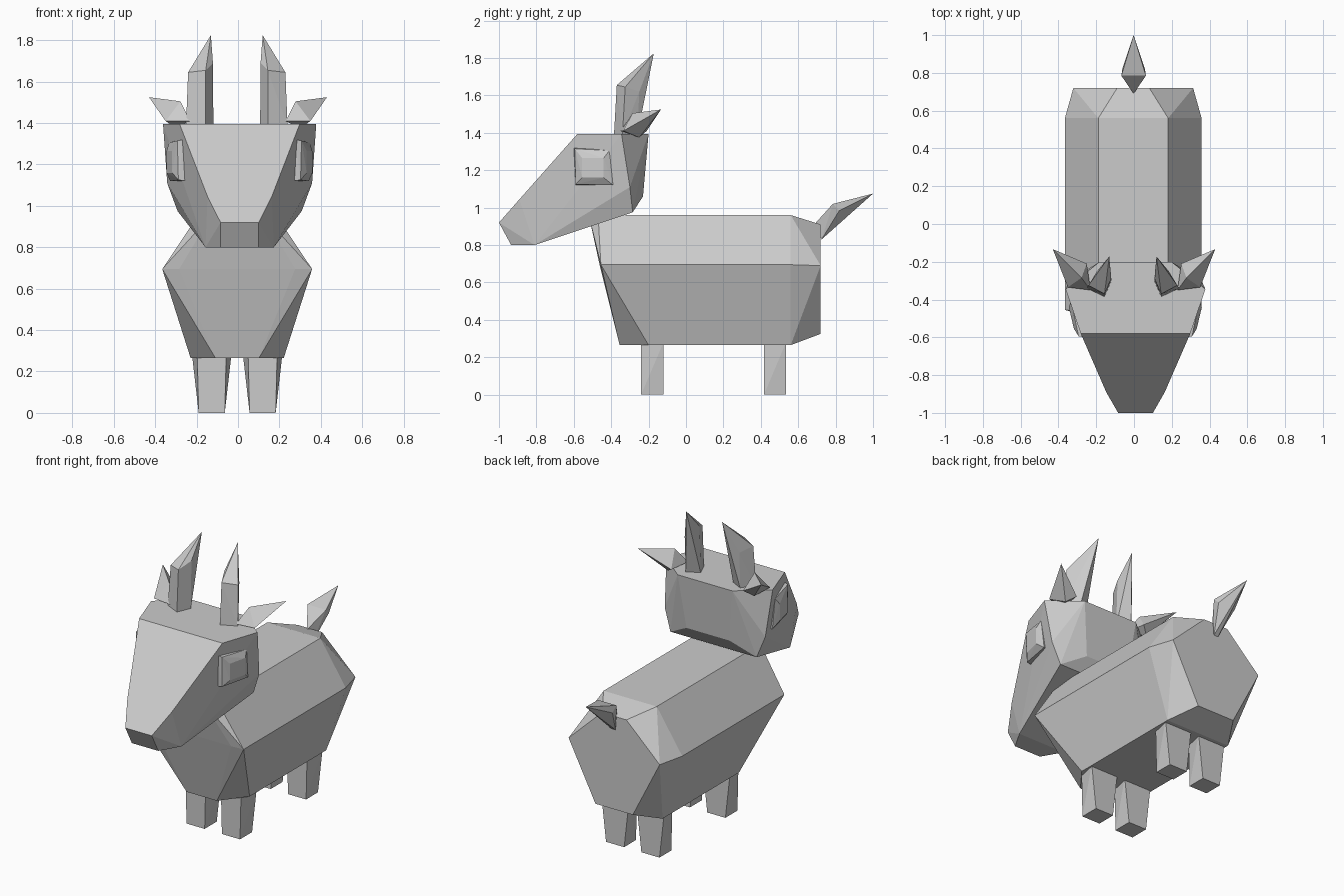
import bpy, bmesh, math


def hull(name, points, cx=0.0, sides=(1,), symmetric=False):
    """Flat-shaded convex low-poly part; optionally mirrored in itself or as a pair."""
    for s in sides:
        pts = [(cx + s * x, y, z) for x, y, z in points]
        if symmetric:
            pts += [(cx - x, y, z) for x, y, z in points if x > 0]
        bm = bmesh.new()
        verts = [bm.verts.new(p) for p in pts]
        res = bmesh.ops.convex_hull(bm, input=verts)
        loose = [v for v in bm.verts if not v.link_faces]
        bmesh.ops.delete(bm, geom=loose, context='VERTS')
        bmesh.ops.dissolve_limit(bm, angle_limit=math.radians(1),
                                 verts=bm.verts[:], edges=bm.edges[:])
        bmesh.ops.recalc_face_normals(bm, faces=bm.faces[:])
        suffix = "" if len(sides) == 1 else ("_left" if s < 0 else "_right")
        mesh = bpy.data.meshes.new(name + suffix)
        bm.to_mesh(mesh)
        bm.free()
        bpy.context.collection.objects.link(bpy.data.objects.new(name + suffix, mesh))


PAIR = (-1, 1)

# Body: hexagonal barrel with bevelled chest and rump
hull("body", [
    (0.12, -0.52, 0.96), (0.28, -0.462, 0.695), (0.105, -0.355, 0.265),
    (0.185, -0.47, 0.96), (0.362, -0.455, 0.695), (0.225, -0.20, 0.265),
    (0.185, 0.56, 0.96), (0.362, 0.56, 0.695), (0.225, 0.56, 0.265),
    (0.085, 0.72, 0.91), (0.317, 0.72, 0.69), (0.13, 0.72, 0.325),
], cx=-0.004, symmetric=True)

# Legs: tapered blocks, narrower at the front face
for label, y0, y1 in (("front_leg", -0.24, -0.12), ("back_leg", 0.417, 0.535)):
    leg = []
    for z, front, back in ((0.0, 0.063, 0.063), (0.28, 0.07, 0.095)):
        for sx in PAIR:
            leg += [(0.123 + sx * front, y0, z), (0.123 + sx * back, y1, z)]
    hull(label, leg, cx=-0.004, sides=PAIR)

# Head: wedge from the nose to the back of the skull
hull("head", [
    (0.092, -1.0, 0.92), (0.092, -0.935, 0.80),
    (0.155, -0.89, 1.045), (0.165, -0.81, 0.80),
    (0.29, -0.58, 1.395), (0.37, -0.345, 1.395), (0.30, -0.285, 0.975),
    (0.35, -0.30, 1.11),
    (0.19, -0.2, 1.395), (0.15, -0.23, 1.06),
], cx=0.008, symmetric=True)

# Eyes: raised square frustums on the cheeks
hull("eye", [
    (0.245, -0.59, 1.12), (0.27, -0.60, 1.32), (0.31, -0.39, 1.12), (0.325, -0.42, 1.31),
    (0.295, -0.59, 1.125), (0.30, -0.595, 1.315), (0.335, -0.39, 1.12), (0.34, -0.41, 1.305),
    (0.325, -0.555, 1.16), (0.325, -0.555, 1.265), (0.352, -0.44, 1.16), (0.352, -0.44, 1.265),
], cx=0.007, sides=PAIR)

# Horns: four-sided posts ending in a back-swept point
hull("horn", [
    (0.15, -0.385, 1.39), (0.245, -0.34, 1.39), (0.113, -0.30, 1.39), (0.19, -0.26, 1.39),
    (0.15, -0.37, 1.655), (0.235, -0.325, 1.645), (0.115, -0.29, 1.69), (0.19, -0.25, 1.62),
    (0.125, -0.172, 1.825),
], cx=-0.006, sides=PAIR)

# Ears: small leaf-shaped spikes
hull("ear", [
    (0.23, -0.35, 1.41), (0.35, -0.335, 1.41), (0.278, -0.285, 1.505),
    (0.25, -0.21, 1.41), (0.30, -0.25, 1.375), (0.43, -0.133, 1.525),
], sides=PAIR)

# Tail: upturned diamond spike
hull("tail", [
    (0.0, 0.69, 0.915), (0.015, 0.725, 0.83),
    (0.065, 0.785, 1.02), (0.06, 0.82, 0.985), (0.0, 0.83, 0.94), (0.0, 1.0, 1.075),
], cx=-0.002, symmetric=True)
